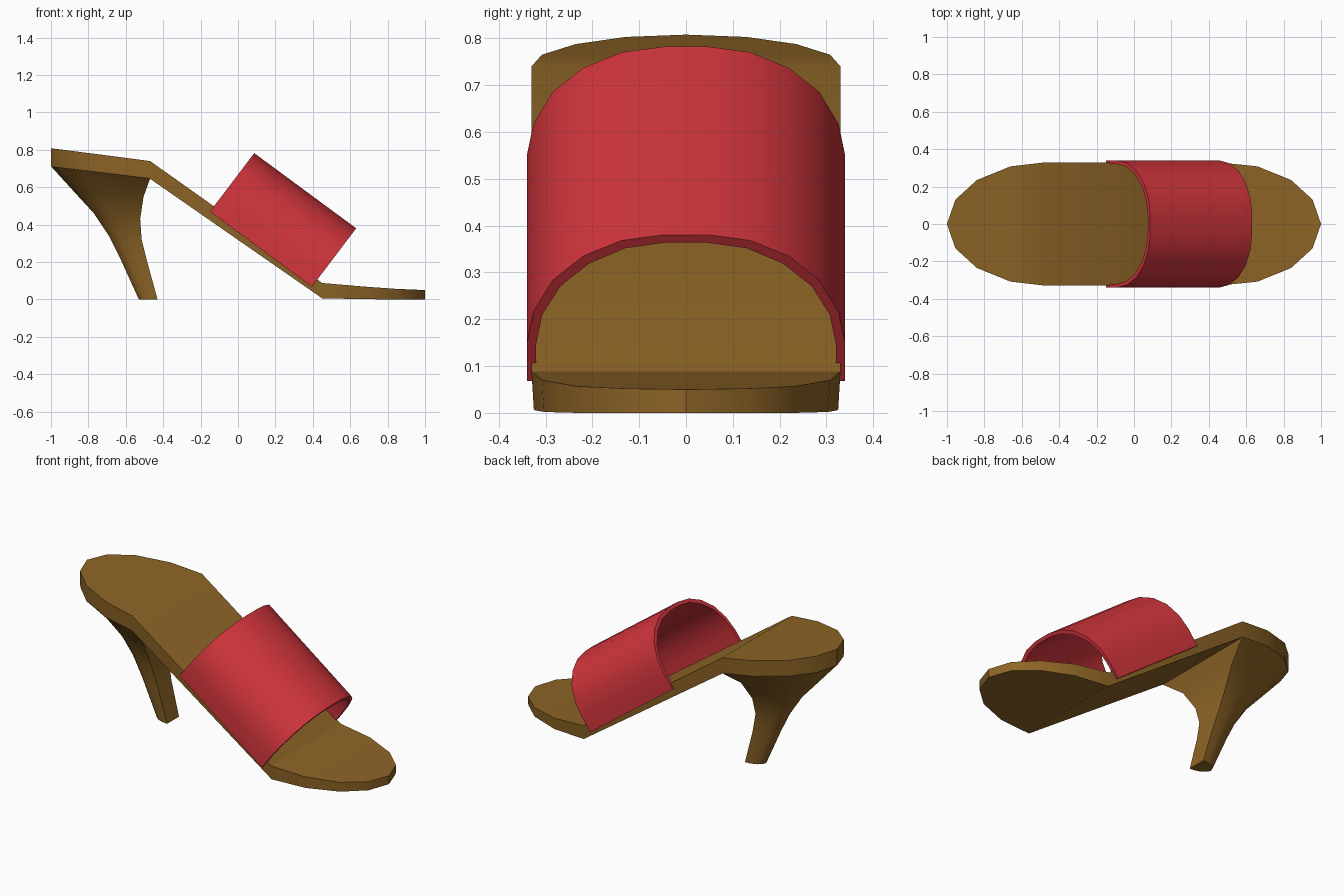
import bpy
from math import radians
from mathutils import Vector

if "Cube" in bpy.data.objects:
    bpy.data.objects.remove(bpy.data.objects["Cube"])


def material(name, rgb):
    m = bpy.data.materials.new(name)
    m.diffuse_color = (*rgb, 1)
    m.use_nodes = True
    m.node_tree.nodes["Principled BSDF"].inputs["Base Color"].default_value = m.diffuse_color
    return m


def build(name, verts, faces, mat):
    me = bpy.data.meshes.new(name)
    me.from_pydata(verts, [], faces)
    ob = bpy.data.objects.new(name, me)
    bpy.context.collection.objects.link(ob)
    me.materials.append(mat)
    bpy.ops.object.select_all(action='DESELECT')
    ob.select_set(True)
    bpy.context.view_layer.objects.active = ob
    bpy.ops.object.mode_set(mode='EDIT')
    bpy.ops.mesh.select_all(action='SELECT')
    bpy.ops.mesh.remove_doubles(threshold=0.0005)
    bpy.ops.mesh.normals_make_consistent(inside=False)
    bpy.ops.object.mode_set(mode='OBJECT')
    bpy.ops.object.shade_smooth_by_angle(angle=radians(30))
    return ob


def loft(name, rings, mat):
    """Bridge equal-length closed rings and cap both ends."""
    n = len(rings[0])
    verts = [p for r in rings for p in r]
    faces = [(i * n + j, i * n + (j + 1) % n, (i + 1) * n + (j + 1) % n, (i + 1) * n + j)
             for i in range(len(rings) - 1) for j in range(n)]
    faces += [tuple(range(n)), tuple(range(len(verts) - n, len(verts)))]
    return build(name, verts, faces, mat)


brown = material("tan_leather", (0.27, 0.13, 0.02))
red = material("red_leather", (0.64, 0.036, 0.046))

# Sole: stations of (x, half width, top z, bottom z)
stations = [(-1, 0, .808, .71), (-.955, .13, .803, .705), (-.84, .235, .788, .69),
            (-.66, .308, .765, .668), (-.47, .33, .74, .645), (.45, .33, .088, .006),
            (.66, .308, .07, .002), (.84, .235, .057, 0), (.955, .13, .052, 0), (1, 0, .05, 0)]
verts, faces = [], []
for x, w, t, b in stations:
    verts += [(x, -w, t), (x, w, t), (x, w * .985, b), (x, -w * .985, b)]
for i in range(len(stations) - 1):
    a, c = 4 * i, 4 * i + 4
    tip0, tip1 = i == 0, i == len(stations) - 2
    for j in range(4):
        k = (j + 1) % 4
        f = [a + j, a + k, c + k, c + j]
        if j in (0, 2):          # the pointed ends close with triangles
            if tip0:
                f.remove(a + k)
            if tip1:
                f.remove(c + k)
        faces.append(f)
build("sole", verts, faces, brown)

# Heel: D-shaped rings of (back x, back z, front x, front z, half width)
half = [(0, 1), (.36, .935), (.7, .71), (.915, .39)]
outline = half + [(1, 0)] + [(u, -v) for u, v in reversed(half)]
heel = [(-1, .712, -.47, .647, .328), (-.88, .58, -.505, .55, .20),
        (-.77, .46, -.523, .43, .12), (-.69, .34, -.515, .32, .078),
        (-.63, .22, -.485, .2, .063), (-.53, 0, -.43, 0, .056)]
loft("heel", [[(fx + (bx - fx) * u, w * v, fz + (bz - fz) * u) for u, v in outline]
              for bx, bz, fx, fz, w in heel], brown)

# Strap: arched band swept down the slope, (y, height) for outer and inner arcs
outer = [(.34, 0), (.34, .10), (.326, .185), (.285, .27), (.22, .335), (.137, .377), (.047, .392)]
inner = [(.32, 0), (.32, .10), (.307, .178), (.268, .255), (.207, .315), (.13, .356), (.045, .371)]


def arch(pts):
    return pts + [(-y, h) for y, h in reversed(pts)]


section = arch(outer) + arch(inner)[::-1]
up = Vector((.235, 0, .31)).normalized()
ends = [Vector((-.15, 0, .47)), Vector((.395, 0, .068))]
loft("strap", [[o + up * h + Vector((0, y, 0)) for y, h in section] for o in ends], red)
